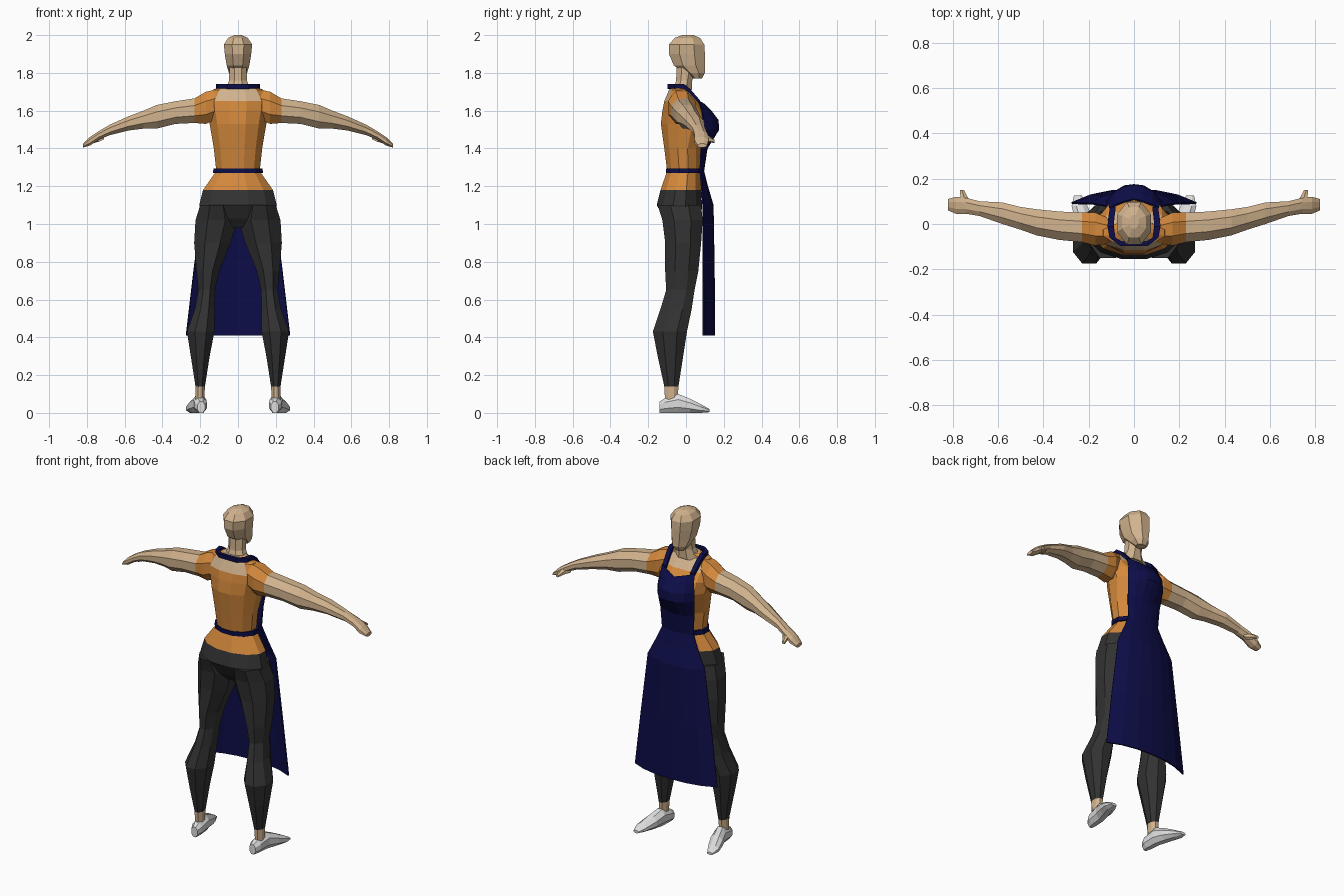
import bpy, bmesh, math


def material(name, rgb):
    m = bpy.data.materials.new(name)
    m.diffuse_color = (*rgb, 1)
    return m


SKIN = material("skin", (0.64, 0.45, 0.27))
ORANGE = material("orange_cloth", (0.66, 0.25, 0.045))
DARK = material("dark_cloth", (0.032, 0.032, 0.032))
NAVY = material("navy_cloth", (0.004, 0.004, 0.065))
WHITE = material("shoe_white", (0.72, 0.72, 0.72))


def finish(name, bm, mats, rule=None):
    bmesh.ops.recalc_face_normals(bm, faces=bm.faces)
    if rule:
        for f in bm.faces:
            f.material_index = rule(f.calc_center_median())
    me = bpy.data.meshes.new(name)
    bm.to_mesh(me)
    bm.free()
    for m in mats:
        me.materials.append(m)
    ob = bpy.data.objects.new(name, me)
    bpy.context.collection.objects.link(ob)
    return ob


def loft(name, rings, axis, mats, n=8, rule=None, mirror=False):
    """Rings are (position, a0, a1, b0, b1); a and b are the other two axes in xyz order."""
    bm = bmesh.new()
    half = math.pi / n
    rows = []
    for p, a0, a1, b0, b1 in rings:
        row = []
        for k in range(n):
            t = half + 2 * half * k
            a = (a0 + a1) / 2 + (a1 - a0) / 2 * math.cos(t) / math.cos(half)
            b = (b0 + b1) / 2 + (b1 - b0) / 2 * math.sin(t) / math.cos(half)
            co = {"x": (p, a, b), "y": (a, p, b), "z": (a, b, p)}[axis]
            row.append(bm.verts.new(co))
        rows.append(row)
    for lo, hi in zip(rows, rows[1:]):
        for k in range(n):
            j = (k + 1) % n
            bm.faces.new((lo[k], lo[j], hi[j], hi[k]))
    bm.faces.new(rows[0])
    bm.faces.new(rows[-1])
    ob = finish(name, bm, mats, rule)
    if mirror:
        ob.modifiers.new("mirror", "MIRROR")
    return ob


# Head and neck
loft("head", [
    (1.77, -.03, .03, .035, .085), (1.80, -.048, .048, -.01, .10),
    (1.84, -.06, .06, -.065, .10), (1.90, -.07, .07, -.09, .10),
    (1.95, -.075, .075, -.09, .097), (1.985, -.052, .052, -.06, .075),
    (2.0, -.02, .02, -.02, .04)], "z", [SKIN])
loft("neck", [
    (1.70, -.07, .07, -.07, .03), (1.76, -.047, .047, -.052, .033),
    (1.85, -.045, .045, -.05, .05)], "z", [SKIN])


# Torso: trousers below the hem, shirt above, bare neckline
def torso_rule(c):
    if c.z < 1.18:
        return 0
    return 2 if c.z > 1.66 and abs(c.x) < .085 else 1


loft("torso", [
    (.98, -.09, .09, -.07, .05), (1.03, -.19, .19, -.115, .08),
    (1.10, -.205, .205, -.155, .085), (1.18, -.185, .185, -.135, .08),
    (1.28, -.115, .115, -.10, .075), (1.40, -.128, .128, -.115, .08),
    (1.53, -.15, .15, -.133, .13), (1.60, -.165, .165, -.125, .105),
    (1.65, -.17, .17, -.115, .06), (1.71, -.135, .135, -.09, .01),
    (1.735, -.07, .07, -.07, .02)], "z", [DARK, ORANGE, SKIN], 12, torso_rule)

# Arms with short sleeves
loft("arm", [
    (.10, -.085, .02, 1.56, 1.715), (.17, -.095, .05, 1.53, 1.70),
    (.23, -.08, .05, 1.535, 1.665), (.33, -.07, .055, 1.53, 1.65),
    (.43, -.05, .065, 1.505, 1.63), (.50, -.025, .075, 1.505, 1.60),
    (.58, 0, .095, 1.495, 1.57), (.68, .035, .10, 1.47, 1.525),
    (.74, .045, .115, 1.445, 1.49), (.785, .045, .12, 1.415, 1.46),
    (.82, .06, .11, 1.405, 1.425)], "x", [SKIN, ORANGE],
    rule=lambda c: int(c.x < .23), mirror=True)
loft("thumb", [(.09, .71, .755, 1.44, 1.48), (.12, .735, .765, 1.435, 1.465),
               (.15, .75, .768, 1.43, 1.445)], "y", [SKIN], 6, mirror=True)

# Legs with bare ankles
loft("leg", [
    (.05, .18, .225, -.11, -.045), (.14, .175, .225, -.115, -.04),
    (.30, .15, .25, -.15, -.015), (.43, .125, .27, -.175, .005),
    (.55, .125, .228, -.135, .03), (.65, .122, .21, -.105, .045),
    (.75, .10, .22, -.11, .065), (.90, .038, .232, -.11, .08),
    (1.02, .002, .225, -.125, .088), (1.10, .03, .20, -.15, .08)],
    "z", [DARK, SKIN], rule=lambda c: int(c.z < .14), mirror=True)

# Shoes with toes turned outward
loft("shoe", [
    (-.14, .175, .215, 0, .06), (-.11, .165, .23, 0, .08),
    (-.04, .168, .238, 0, .10), (.02, .18, .26, 0, .075),
    (.08, .205, .275, 0, .045), (.125, .23, .265, .004, .02)],
    "y", [WHITE], mirror=True)

# Apron: curved sheet as rows of (z, half width, centre y, edge y)
rows = [(.41, .275, .15, .092), (.75, .235, .148, .09), (1.10, .19, .142, .09),
        (1.20, .14, .112, .082), (1.28, .105, .092, .075), (1.40, .112, .11, .08),
        (1.50, .122, .172, .095), (1.55, .12, .168, .092), (1.60, .112, .13, .085),
        (1.65, .108, .085, .068)]
bm = bmesh.new()
steps = (-1, -.7, -.35, 0, .35, .7, 1)
grid = []
for z, w, yc, ye in rows:
    line = []
    for t in steps:
        y = ye + (yc - ye) * (1 - abs(t) ** 2.5)
        dz = -.03 * (1 - abs(t)) if z == 1.65 else 0      # notched neckline
        line.append(bm.verts.new((t * w, y - dz * .8, z + dz)))
    grid.append(line)
for lo, hi in zip(grid, grid[1:]):
    for k in range(len(steps) - 1):
        bm.faces.new((lo[k], lo[k + 1], hi[k + 1], hi[k]))
apron = finish("apron", bm, [NAVY])
mod = apron.modifiers.new("cloth", "SOLIDIFY")
mod.thickness = .008
mod.offset = 0

# Waist tie
loft("waist_tie", [(1.27, -.132, .132, -.107, .088), (1.295, -.13, .13, -.107, .088)],
     "z", [NAVY], 12)

# Neck strap running over the shoulders and round the back
side = [(.098, .075, 1.642), (.106, .02, 1.705), (.108, -.01, 1.728),
        (.10, -.06, 1.73), (.055, -.09, 1.728)]
path = side + [(-x, y, z) for x, y, z in reversed(side)]
bm = bmesh.new()
loops = []
for i, (x, y, z) in enumerate(path):
    s = .82 if abs(x) > .09 else 1
    loops.append([bm.verts.new((x * k, y + (0 if abs(x) > .09 else (1 - k) * .1), z + h))
                  for k, h in ((1.08, -.012), (1.08, .012), (s, .012), (s, -.012))])
for a, b in zip(loops, loops[1:]):
    for k in range(4):
        j = (k + 1) % 4
        bm.faces.new((a[k], a[j], b[j], b[k]))
bm.faces.new(loops[0])
bm.faces.new(loops[-1])
for v in bm.verts:                                      # give the back band depth
    if v.co.y < -.085 and abs(v.co.x) < .058:
        v.co.y += .012 if abs(v.co.x) < .057 else 0
finish("neck_strap", bm, [NAVY])
